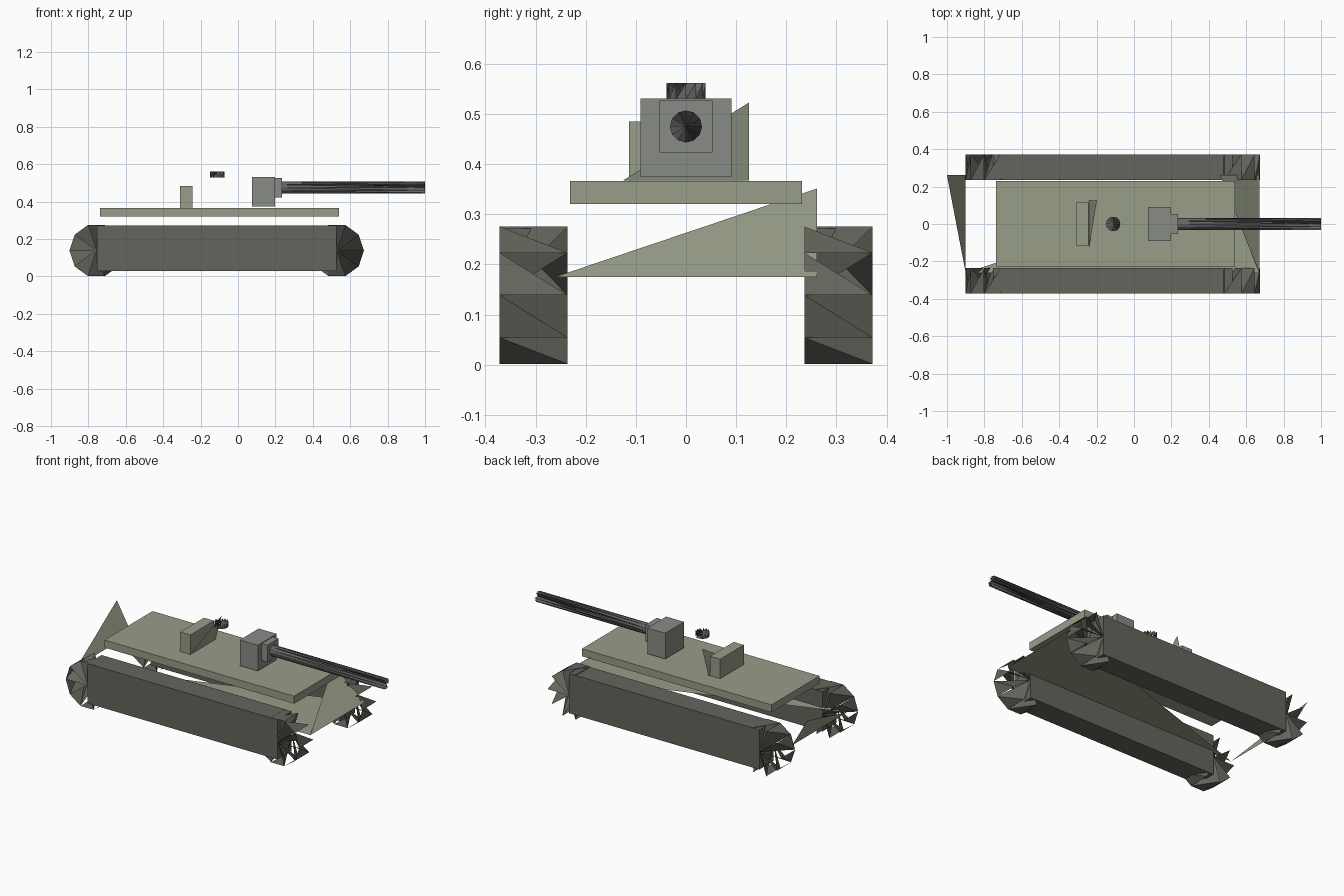
import bpy, math
from mathutils import Vector

if "Cube" in bpy.data.objects:
    bpy.data.objects.remove(bpy.data.objects["Cube"])


def material(name, r, g, b):
    m = bpy.data.materials.new(name)
    m.diffuse_color = (r, g, b, 1)
    m.use_nodes = True
    m.node_tree.nodes["Principled BSDF"].inputs["Base Color"].default_value = m.diffuse_color
    return m


GREEN = material("armour_green", 0.31, 0.34, 0.25)
TRACK = material("track_dark", 0.13, 0.13, 0.11)
GUN = material("gun_grey", 0.25, 0.26, 0.24)
DARK = material("barrel_dark", 0.13, 0.13, 0.13)


def mesh(name, verts, faces, mat):
    me = bpy.data.meshes.new(name)
    me.from_pydata([tuple(v) for v in verts], [], faces)
    me.materials.append(mat)
    ob = bpy.data.objects.new(name, me)
    bpy.context.collection.objects.link(ob)
    return ob


def box(name, x, y, z, mat):
    verts = [(a, b, c) for a in x for b in y for c in z]
    faces = [(0, 1, 3, 2), (4, 6, 7, 5), (0, 4, 5, 1),
             (2, 3, 7, 6), (0, 2, 6, 4), (1, 5, 7, 3)]
    return mesh(name, verts, faces, mat)


def bladed_drum(name, start, end, radius, sides, mat):
    """Open faceted drum: a triangle per side panel and slanted end blades."""
    start, end = Vector(start), Vector(end)
    axis = (end - start).normalized()
    u = Vector((0, 0, 1)) if abs(axis.x) > 0.5 else Vector((1, 0, 0))
    w = axis.cross(u)
    ring = [radius * (math.cos(2 * math.pi * i / sides) * u
                      + math.sin(2 * math.pi * i / sides) * w)
            for i in range(sides)]
    verts = [start + p for p in ring] + [end + p for p in ring] + [start, end]
    n, faces = sides, []
    for i in range(n):
        j = (i + 1) % n
        faces += [(i, j, n + j), (2 * n, n + j, i), (2 * n + 1, n + j, i)]
    return mesh(name, verts, faces, mat)


def open_shell(name, rear_low, rear_top, front_low, half, low, top, mat, front_top=None):
    """Folded triangular plates: rear slope, floor and optional front slope."""
    verts = [(rear_low, -half, low), (rear_low, half, low), (rear_top, half, top),
             (front_low, -half, low), (front_low, half, low)]
    faces = [(0, 2, 1), (0, 4, 3)]
    if front_top is not None:
        verts.append((front_top, half, top))
        faces.append((3, 4, 5))
    return mesh(name, verts, faces, mat)


# Tracks with end wheels, one per side
for side, s in (("right", -1), ("left", 1)):
    y = sorted((s * 0.236, s * 0.372))
    box(f"{side}_track", (-0.755, 0.527), y, (0.03, 0.272), TRACK)
    for end, x in (("rear", -0.757), ("front", 0.529)):
        bladed_drum(f"{side}_{end}_wheel", (x, y[0], 0.1385), (x, y[1], 0.1385),
                    0.144, 10, TRACK)

# Hull
open_shell("lower_hull", -0.90, -1.0, 0.67, 0.261, 0.175, 0.351, GREEN, front_top=0.46)
box("deck", (-0.738, 0.54), (-0.231, 0.231), (0.32, 0.366), GREEN)

# Turret
open_shell("turret_shell", -0.24, -0.198, 0.18, 0.126, 0.367, 0.523, GREEN)
box("turret_stowage", (-0.31, -0.242), (-0.114, 0.114), (0.366, 0.485), GREEN)
bladed_drum("hatch", (-0.112, 0, 0.53), (-0.112, 0, 0.562), 0.039, 12, DARK)

# Gun
box("gun_mantlet", (0.076, 0.197), (-0.091, 0.091), (0.374, 0.531), GUN)
box("gun_collar", (0.197, 0.235), (-0.053, 0.053), (0.423, 0.527), GUN)
bladed_drum("gun_barrel", (0.232, 0, 0.475), (1.0, 0, 0.475), 0.032, 12, DARK)
